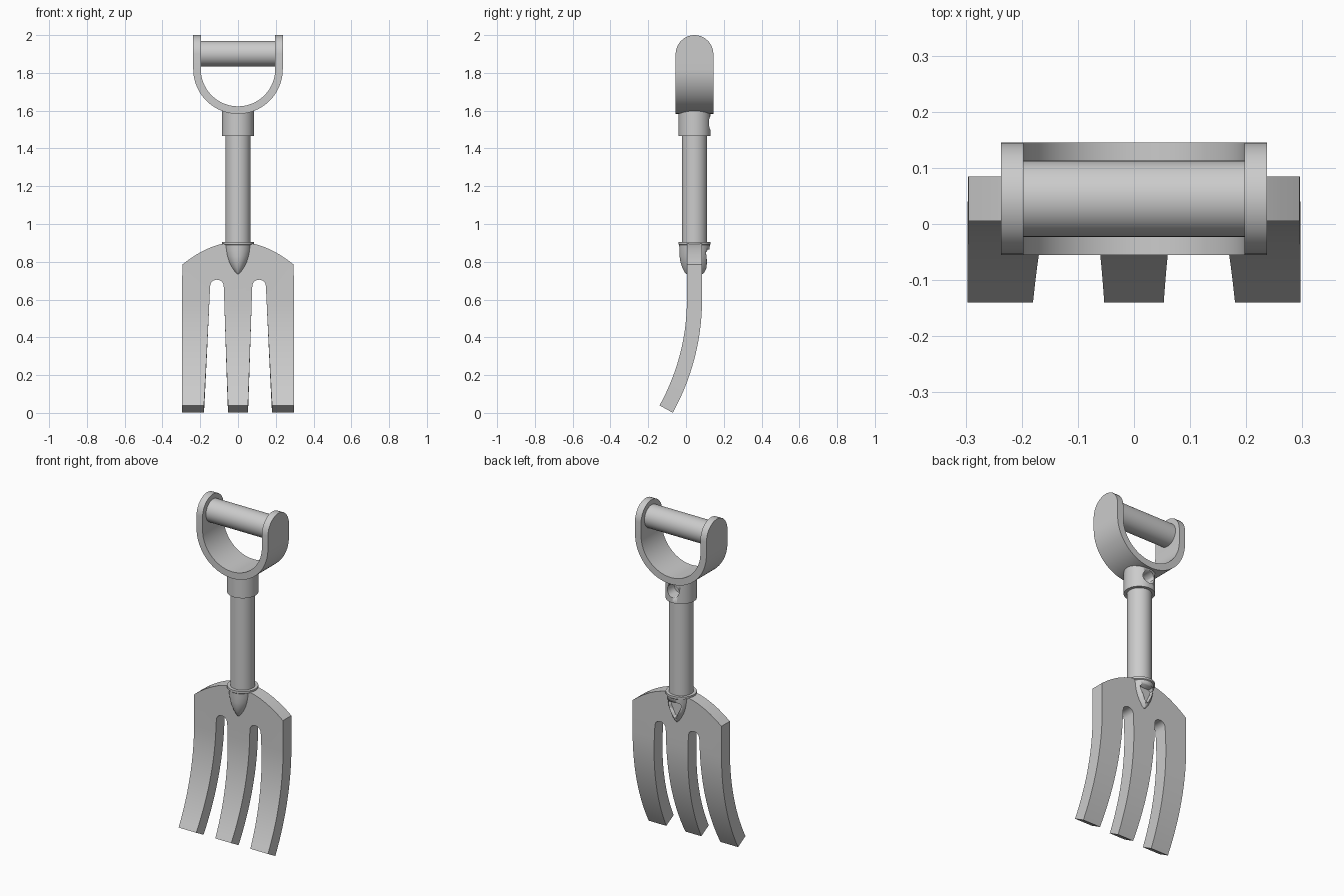
import bpy, bmesh
from math import sin, cos, pi, sqrt, radians
from mathutils import Vector

if "Cube" in bpy.data.objects:
    bpy.data.objects.remove(bpy.data.objects["Cube"])

YC = 0.045          # depth of the tool's axis
BEND_Z, BEND_R = 0.6, 1.155


def finish(bm, name, angle=35):
    bmesh.ops.recalc_face_normals(bm, faces=bm.faces)
    me = bpy.data.meshes.new(name)
    bm.to_mesh(me)
    bm.free()
    ob = bpy.data.objects.new(name, me)
    bpy.context.collection.objects.link(ob)
    smooth(ob, angle)
    return ob


def smooth(ob, angle=35):
    bpy.ops.object.select_all(action='DESELECT')
    ob.select_set(True)
    bpy.context.view_layer.objects.active = ob
    bpy.ops.object.shade_smooth_by_angle(angle=radians(angle))


def loft(name, rings):
    bm = bmesh.new()
    rows = [[bm.verts.new(p) for p in r] for r in rings]
    n = len(rows[0])
    for a, b in zip(rows, rows[1:]):
        for i in range(n):
            j = (i + 1) % n
            bm.faces.new((a[i], a[j], b[j], b[i]))
    bm.faces.new(rows[0])
    bm.faces.new(rows[-1])
    return finish(bm, name)


def ellipse(z, a, b, n=40):
    return [(a * cos(2 * pi * i / n), YC + b * sin(2 * pi * i / n), z) for i in range(n)]


def circle_x(x, r, z, n=40):
    return [(x, YC + r * cos(2 * pi * i / n), z + r * sin(2 * pi * i / n)) for i in range(n)]


def cut(ob, cutter):
    cutter.hide_render = True
    m = ob.modifiers.new("cut", 'BOOLEAN')
    m.operation, m.solver, m.object = 'DIFFERENCE', 'EXACT', cutter
    bpy.ops.object.select_all(action='DESELECT')
    ob.select_set(True)
    bpy.context.view_layer.objects.active = ob
    bpy.ops.object.modifier_move_to_index(modifier=m.name, index=0)
    bpy.ops.object.modifier_apply(modifier=m.name)
    bpy.data.objects.remove(cutter)


# D-handle yoke: U-shaped band with rounded ends
RO, RI, ZC = 0.237, 0.197, 1.82
tops = [ZC + 0.08 + 0.1 * sin(radians(a)) for a in (84, 70, 55, 40, 25, 10, 0)]
path = [(-1, 0, z) for z in tops]
path += [(-cos(pi * i / 40), -sin(pi * i / 40), ZC) for i in range(41)]
path += [(1, 0, z) for z in reversed(tops)]
rings = []
for cx, cz, z in path:
    w = 0.1 if z <= 1.9 else sqrt(max(0, 0.01 - (z - 1.9) ** 2))
    rings.append([(r * cx, YC + s * w, z + r * cz)
                  for r, s in ((RO, -1), (RO, 1), (RI, 1), (RI, -1))])
loft("handle_yoke", rings)

# Grip bar and shaft
loft("grip_bar", [circle_x(-0.2, 0.068, 1.902), circle_x(0.2, 0.068, 1.902)])
loft("shaft", [ellipse(0.88, 0.067, 0.067), ellipse(1.49, 0.067, 0.067)])

# Upper collar with a rivet hole in the back
collar = loft("upper_collar", [ellipse(1.465, 0.085, 0.085), ellipse(1.6, 0.085, 0.085)])
hole = loft("hole_cutter", [[(r * cos(2 * pi * i / 24), y, 1.535 + r * sin(2 * pi * i / 24))
                             for i in range(24)] for y, r in ((0.06, 0.036), (0.2, 0.042))])
cut(collar, hole)

# Lower socket: lip on top, tapering to a point, hollow at the back
socket = loft("lower_socket", [ellipse(z, a, b) for z, a, b in (
    (0.735, 0.008, 0.045), (0.745, 0.022, 0.053), (0.77, 0.040, 0.065), (0.80, 0.055, 0.075),
    (0.83, 0.065, 0.079), (0.86, 0.071, 0.080), (0.888, 0.074, 0.081),
    (0.892, 0.085, 0.085), (0.905, 0.085, 0.085))])
tri = [(-0.036, 0.866), (0.036, 0.866), (0.047, 0.852), (0.042, 0.83), (0.012, 0.768),
       (0, 0.76), (-0.012, 0.768), (-0.042, 0.83), (-0.047, 0.852)]
cut(socket, loft("recess_cutter", [[(x * k, y, 0.83 + (z - 0.83) * k) for x, z in tri]
                                   for y, k in ((0.06, 0.8), (0.13, 1.0), (0.2, 1.2))]))

# Fork head: flat outline, extruded, sliced and bent forward
half = [(0.053, 0.015), (0.075, 0.66)]
for i in range(1, 12):
    t = pi - pi * i / 12
    half.append((0.1115 + 0.0365 * cos(t), 0.66 + 0.045 * sin(t) ** 0.7))
half += [(0.148, 0.66), (0.18, 0.015), (0.297, 0.015), (0.295, 0.785)]
half += [(x, 0.905 - 0.12 * (x / 0.295) ** 2) for x in (0.26, 0.22, 0.18, 0.14, 0.1, 0.05)]
outline = half + [(-x, z) for x, z in reversed(half)]
bm = bmesh.new()
face = bm.faces.new([bm.verts.new((x, 0, z)) for x, z in outline])
ext = bmesh.ops.extrude_face_region(bm, geom=[face], use_keep_orig=True)
for v in ext["geom"]:
    if isinstance(v, bmesh.types.BMVert):
        v.co.y = 0.08
for i in range(1, 15):
    z = 0.015 + (BEND_Z - 0.015) * i / 14
    bmesh.ops.bisect_plane(bm, geom=bm.verts[:] + bm.edges[:] + bm.faces[:], dist=1e-5,
                           plane_co=Vector((0, 0, z)), plane_no=Vector((0, 0, 1)))
for v in bm.verts:
    if v.co.z < BEND_Z:
        t, r = (BEND_Z - v.co.z) / BEND_R, BEND_R + v.co.y
        v.co.y, v.co.z = r * cos(t) - BEND_R, BEND_Z - r * sin(t)
    v.co.y += 0.005
finish(bm, "fork_head", 30)
